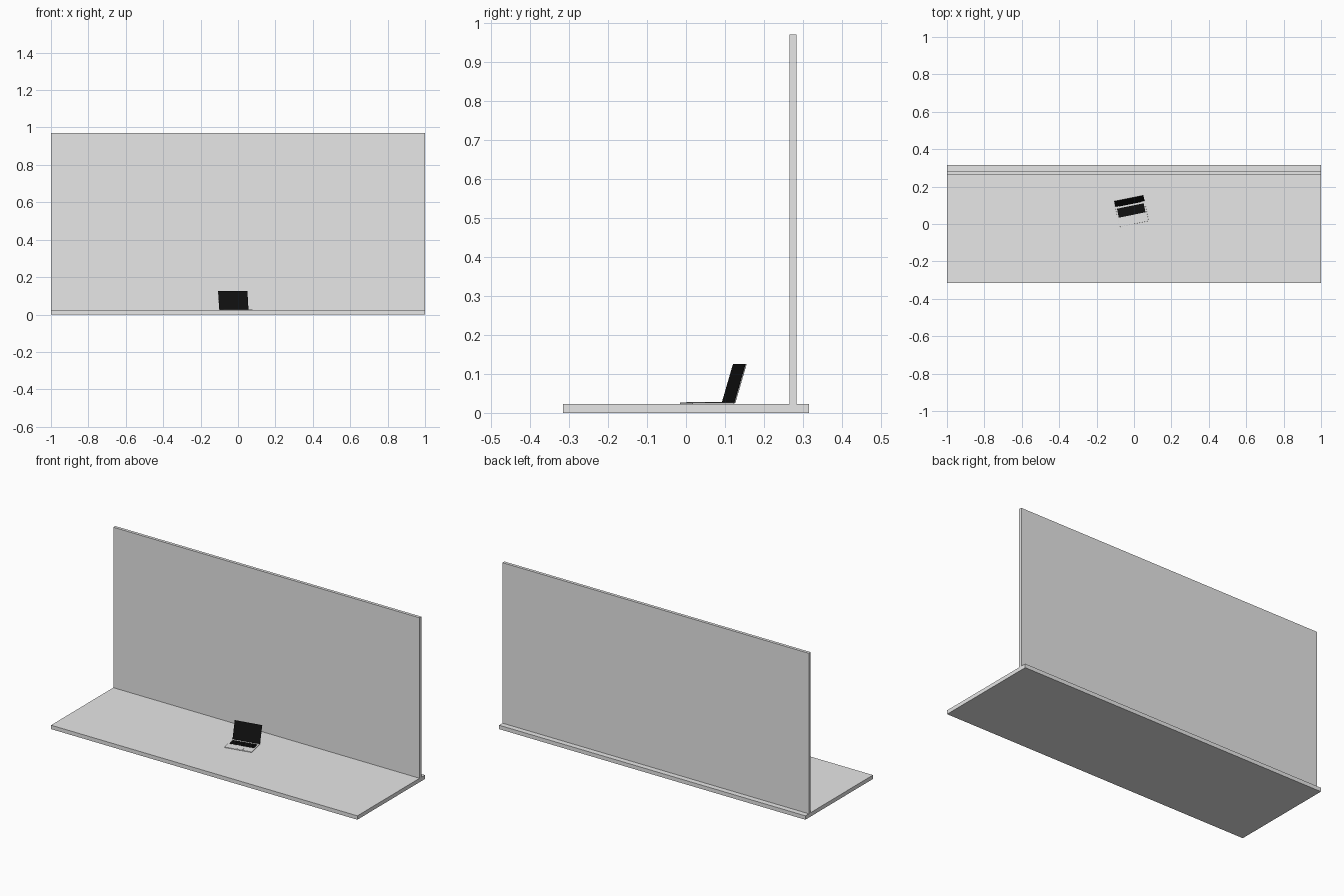
import bpy
import bmesh
from math import radians
from mathutils import Matrix, Vector

cube = bpy.data.objects.get("Cube")
if cube:
    bpy.data.objects.remove(cube, do_unlink=True)


def material(name, value):
    mat = bpy.data.materials.new(name)
    mat.use_nodes = True
    colour = (value, value, value, 1)
    mat.diffuse_color = colour
    mat.node_tree.nodes["Principled BSDF"].inputs["Base Color"].default_value = colour
    return mat


grey = material("light grey", 0.8)
black = material("black", 0.005)


def boxes(name, mat, spans, frame=Matrix(), bevel=0):
    """One object made of boxes, each given by its low and high corner."""
    bm = bmesh.new()
    for low, high in spans:
        low, high = Vector(low), Vector(high)
        place = Matrix.Translation((low + high) / 2) @ Matrix.Diagonal((*(high - low), 1))
        bmesh.ops.create_cube(bm, size=1, matrix=place)
    mesh = bpy.data.meshes.new(name)
    bm.to_mesh(mesh)
    bm.free()
    mesh.materials.append(mat)
    obj = bpy.data.objects.new(name, mesh)
    obj.matrix_world = frame
    bpy.context.collection.objects.link(obj)
    if bevel:
        mod = obj.modifiers.new("rounded corners", "BEVEL")
        mod.width = bevel
        mod.segments = 2
    return obj


# Desk and back panel
TOP = 0.023
boxes("desk_top", grey, [((-1, -0.315, 0), (1, 0.315, TOP))])
boxes("back_panel", grey, [((-1, 0.265, TOP), (1, 0.283, 0.97))])

# Laptop frame: origin at the middle of the hinge, turned on the desk
laptop = Matrix.Translation((-0.022, 0.108, TOP)) @ Matrix.Rotation(radians(11.5), 4, "Z")
HALF, DEPTH, THICK = 0.08, 0.11, 0.004
boxes("laptop_base", grey, [((-HALF, -DEPTH, 0), (HALF, 0, THICK))], laptop, 0.001)
boxes("touchpad", grey, [((-0.025, -0.104, THICK), (0.025, -0.066, THICK + 0.0003))], laptop)

# Keyboard: dark bed with rows of keys and a space bar
boxes("keyboard_bed", black,
      [((-0.073, -0.061, THICK), (0.073, -0.012, THICK + 0.0004))], laptop)
keys = []
PITCH_X, PITCH_Y, GAP = 0.0104, 0.008, 0.001
for row in range(6):
    for col in range(14):
        if row == 0 and 4 <= col <= 9:
            continue
        x, y = -0.0728 + col * PITCH_X, -0.0605 + row * PITCH_Y
        keys.append(((x + GAP, y + GAP, THICK), (x + PITCH_X, y + PITCH_Y, THICK + 0.001)))
keys.append(((-0.03, -0.0595, THICK), (0.031, -0.0525, THICK + 0.001)))
boxes("keys", black, keys, laptop)

# Lid leaning back, with hinge bar and screen
lid = laptop @ Matrix.Translation((0, 0, 0.003)) @ Matrix.Rotation(radians(-16.5), 4, "X")
boxes("laptop_lid", grey, [((-HALF, 0, 0), (HALF, 0.003, 0.104))], lid, 0.001)
boxes("screen", black, [((-0.0795, -0.0006, 0.001), (0.0795, 0.0002, 0.1035))], lid)
boxes("hinge_bar", black, [((-0.06, -0.003, THICK - 0.001), (0.06, 0.001, THICK + 0.001))], laptop)
